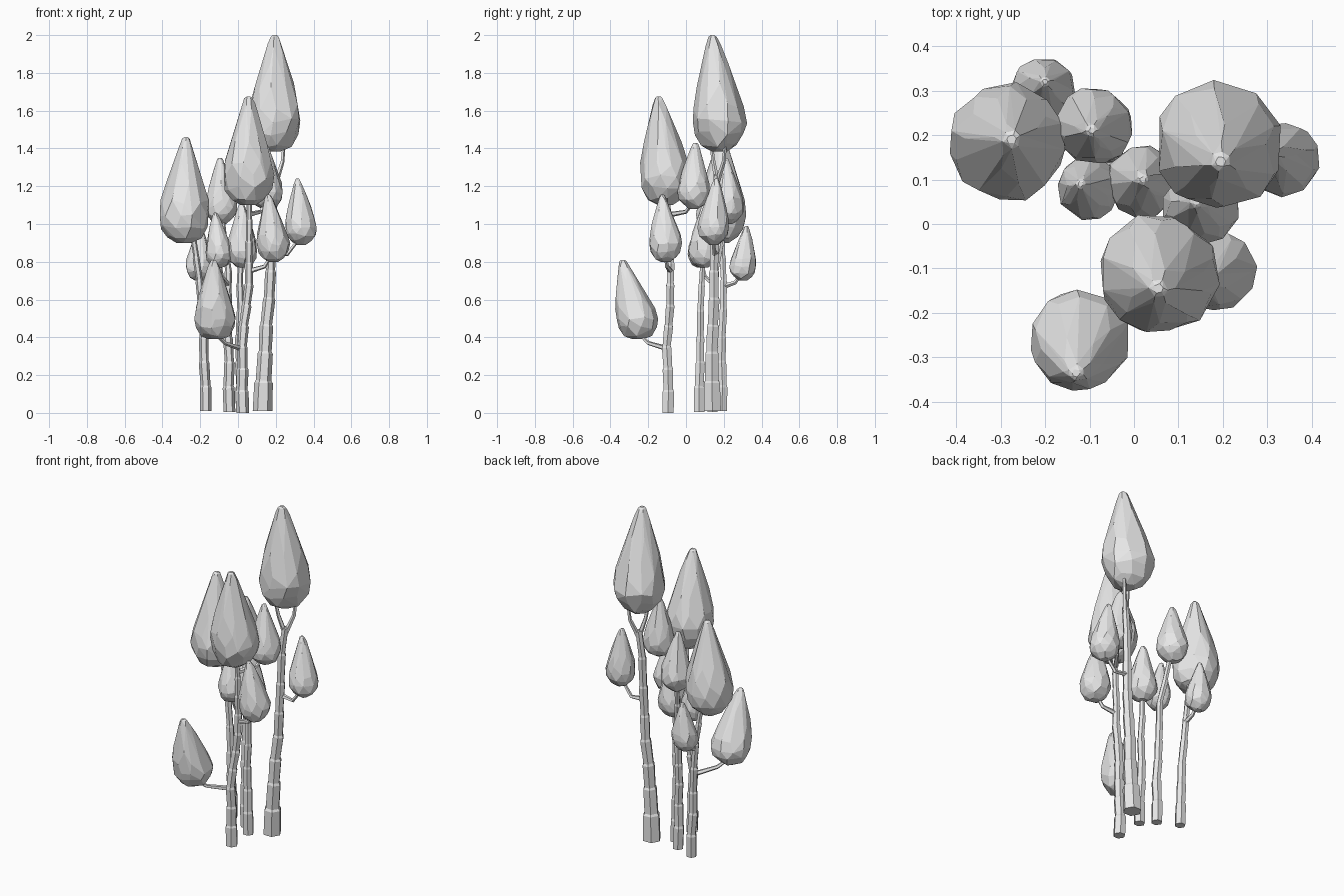
import bpy, bmesh, math, random
from mathutils import Vector

random.seed(4)
cube = bpy.data.objects.get("Cube")
if cube:
    bpy.data.objects.remove(cube)

grey = bpy.data.materials.new("plain_grey")
grey.use_nodes = True
grey.diffuse_color = (0.8, 0.8, 0.8, 1)
grey.node_tree.nodes["Principled BSDF"].inputs["Base Color"].default_value = (0.8, 0.8, 0.8, 1)


def finish(name, bm):
    bmesh.ops.recalc_face_normals(bm, faces=bm.faces)
    mesh = bpy.data.meshes.new(name)
    bm.to_mesh(mesh)
    bm.free()
    mesh.materials.append(grey)
    bpy.context.collection.objects.link(bpy.data.objects.new(name, mesh))


# Teardrop foliage outline: height fraction, radius fraction
PROFILE = [(0, 0.3), (0.06, 0.67), (0.15, 0.92), (0.26, 1.0), (0.39, 0.93),
           (0.56, 0.74), (0.75, 0.49), (0.91, 0.28), (0.985, 0.16), (1, 0.08)]


def crown(name, x, y, r, z0, z1, ax, ay):
    """Irregular faceted teardrop leaning from its base towards its tip."""
    bm = bmesh.new()
    for i, (t, w) in enumerate(PROFILE):
        lean = max(0, (t - 0.25) / 0.75)
        cx, cy = x + (ax - x) * lean, y + (ay - y) * lean
        sides = 10 if 0 < i < 6 else 6
        turn = random.uniform(0, math.tau)
        for k in range(sides):
            a = turn + math.tau * (k + random.uniform(-0.2, 0.2)) / sides
            rad = r * w * random.uniform(0.97, 1.05)
            dz = random.uniform(-0.025, 0.025) if 0 < i < 8 else 0
            bm.verts.new((cx + rad * math.cos(a), cy + rad * math.sin(a),
                          z0 + (z1 - z0) * (t + dz)))
    hull = bmesh.ops.convex_hull(bm, input=bm.verts)
    bmesh.ops.delete(bm, geom=list(set(hull["geom_interior"] + hull["geom_unused"])),
                     context="VERTS")
    bmesh.ops.dissolve_limit(bm, angle_limit=math.radians(7), verts=bm.verts, edges=bm.edges)
    finish(name, bm)


def tube(name, points, radii, sides=6, step=None):
    """Faceted stem along a path; step adds uneven bark collars."""
    pts = [Vector(p) for p in points]
    rings = []
    for i in range(len(pts) - 1):
        n = max(1, round((pts[i + 1] - pts[i]).length / step)) if step else 1
        for j in range(n):
            f = j / n
            c = pts[i].lerp(pts[i + 1], f)
            r = radii[i] + (radii[i + 1] - radii[i]) * f
            if step and rings:
                c += Vector((random.uniform(-1, 1), random.uniform(-1, 1), 0)) * 0.004
                rings.append((c - Vector((0, 0, 0.006)), r * 1.12))
                rings.append((c + Vector((0, 0, 0.006)), r * 0.94))
            else:
                rings.append((c, r))
    rings.append((pts[-1], radii[-1]))

    bm = bmesh.new()
    loops = []
    for i, (c, r) in enumerate(rings):
        d = rings[min(i + 1, len(rings) - 1)][0] - rings[max(i - 1, 0)][0]
        if i == 0 and step:
            d = Vector((0, 0, 1))
        q = Vector((0, 0, 1)).rotation_difference(d.normalized())
        loops.append([bm.verts.new(c + q @ Vector((r * math.cos(math.tau * k / sides),
                                                   r * math.sin(math.tau * k / sides), 0)))
                      for k in range(sides)])
    for lo, hi in zip(loops, loops[1:]):
        for k in range(sides):
            m = (k + 1) % sides
            bm.faces.new((lo[k], lo[m], hi[m], hi[k]))
    bm.faces.new(loops[0])
    bm.faces.new(loops[-1])
    finish(name, bm)


# Trunks
tube("tall_trunk", [(0.13, 0.14, 0.01), (0.145, 0.14, 0.32), (0.17, 0.15, 0.75),
                    (0.185, 0.16, 1.1), (0.2, 0.165, 1.26)],
     [0.052, 0.036, 0.026, 0.022, 0.02], step=0.15)
tube("front_trunk", [(0.025, -0.095, 0), (0.02, -0.1, 0.35), (0.055, -0.08, 0.68),
                     (0.06, -0.085, 1.02), (0.06, -0.1, 1.16)],
     [0.034, 0.026, 0.022, 0.016, 0.014], step=0.13)
tube("right_trunk", [(-0.17, 0.19, 0.01), (-0.185, 0.19, 0.4), (-0.205, 0.2, 0.7),
                     (-0.24, 0.19, 0.95)],
     [0.03, 0.023, 0.018, 0.015], step=0.13)
tube("back_trunk", [(-0.045, 0.14, 0.005), (-0.05, 0.14, 0.4), (-0.055, 0.16, 0.75),
                    (-0.085, 0.21, 1.04)],
     [0.031, 0.023, 0.018, 0.014], step=0.13)
tube("middle_trunk", [(0.02, 0.07, 0.005), (0.01, 0.075, 0.4), (0.015, 0.09, 0.82)],
     [0.031, 0.022, 0.015], step=0.13)

# Branches
BRANCHES = {
    "tall_fork_left": [(0.2, 0.165, 1.22), (0.235, 0.2, 1.33), (0.245, 0.21, 1.45)],
    "tall_fork_right": [(0.2, 0.165, 1.22), (0.17, 0.145, 1.33), (0.15, 0.13, 1.45)],
    "left_branch": [(0.175, 0.155, 0.85), (0.26, 0.15, 0.84), (0.33, 0.145, 0.93)],
    "low_front_branch": [(0.02, -0.1, 0.34), (-0.07, -0.2, 0.37), (-0.12, -0.25, 0.42)],
    "front_left_branch": [(0.055, -0.08, 0.75), (0.14, -0.1, 0.775), (0.18, -0.11, 0.84)],
    "upper_branch": [(0.06, -0.085, 1.05), (0.12, 0, 1.065), (0.15, 0.04, 1.12)],
    "back_right_branch": [(-0.2, 0.2, 0.67), (-0.2, 0.26, 0.69), (-0.2, 0.295, 0.74)],
    "inner_branch": [(-0.053, 0.15, 0.68), (-0.085, 0.1, 0.72), (-0.1, 0.08, 0.81)],
}
for name, path in BRANCHES.items():
    tube(name, path, [0.015, 0.011, 0.008], sides=5)

# Foliage: base x, base y, radius, bottom, top, tip x, tip y
CROWNS = {
    "tall_crown": (0.19, 0.176, 0.142, 1.385, 2.0, 0.195, 0.14),
    "front_crown": (0.055, -0.11, 0.135, 1.1, 1.675, 0.055, -0.145),
    "right_crown": (-0.285, 0.185, 0.133, 0.9, 1.46, -0.275, 0.19),
    "back_crown": (-0.088, 0.22, 0.087, 1.0, 1.35, -0.095, 0.21),
    "back_right_crown": (-0.205, 0.3, 0.073, 0.7, 0.99, -0.2, 0.32),
    "inner_crown": (-0.1, 0.08, 0.071, 0.77, 1.06, -0.12, 0.09),
    "middle_crown": (0.02, 0.095, 0.082, 0.77, 1.11, 0.02, 0.1),
    "upper_crown": (0.153, 0.04, 0.087, 1.08, 1.43, 0.14, 0.05),
    "left_crown": (0.335, 0.145, 0.084, 0.89, 1.24, 0.315, 0.16),
    "front_left_crown": (0.188, -0.108, 0.087, 0.8, 1.155, 0.16, -0.125),
    "low_front_crown": (-0.122, -0.255, 0.112, 0.39, 0.81, -0.13, -0.335),
}
for name, spec in CROWNS.items():
    crown(name, *spec)
